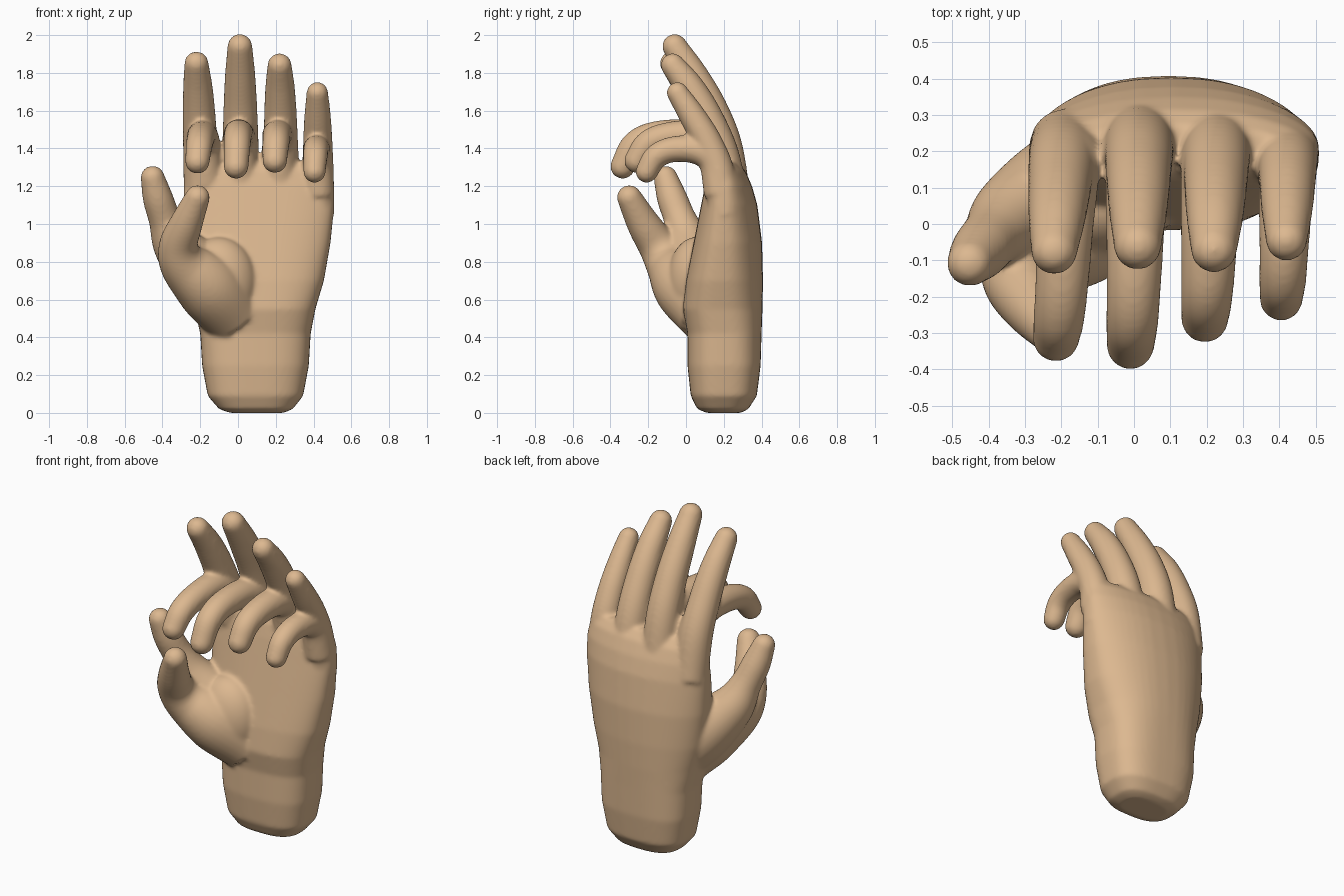
import bpy, bmesh, math
from mathutils import Vector, Quaternion

if "Cube" in bpy.data.objects:
    bpy.data.objects.remove(bpy.data.objects["Cube"])

SIDES = 28


def loft(bm, rings):
    """Skin closed rings of equal length and cap both ends."""
    loops = [[bm.verts.new(p) for p in ring] for ring in rings]
    for a, b in zip(loops, loops[1:]):
        for i in range(len(a)):
            j = (i + 1) % len(a)
            bm.faces.new((a[i], a[j], b[j], b[i]))
    bm.faces.new(loops[0][::-1])
    bm.faces.new(loops[-1])


def spline(pts, steps=8):
    """Catmull-Rom resampling of 4D points (x, y, z, radius)."""
    p = [Vector(q) for q in pts]
    p = [2 * p[0] - p[1]] + p + [2 * p[-1] - p[-2]]
    out = []
    for a, b, c, d in zip(p, p[1:], p[2:], p[3:]):
        for k in range(steps):
            t = k / steps
            out.append(0.5 * (2 * b + (c - a) * t + (2 * a - 5 * b + 4 * c - d) * t * t
                              + (3 * b - a - 3 * c + d) * t ** 3))
    out.append(p[-2])
    return out


def digit(bm, pts):
    """Tapered tube along a spline with a rounded tip."""
    path = spline(pts)
    rows = []
    for i, q in enumerate(path):
        t = (path[min(i + 1, len(path) - 1)] - path[max(i - 1, 0)]).to_3d().normalized()
        rows.append((q.to_3d(), q[3], t))
    c, r, t = rows[-1]
    for k in range(1, 7):
        a = math.radians(14 * k)
        rows.append((c + t * r * math.sin(a), r * math.cos(a), t))
    rot = rows[0][2].to_track_quat('Z', 'Y')
    rings, prev = [], rows[0][2]
    for c, r, t in rows:
        rot = prev.rotation_difference(t) @ rot
        prev = t
        rings.append([c + rot @ Vector((r * math.cos(2 * math.pi * i / SIDES),
                                        r * math.sin(2 * math.pi * i / SIDES), 0))
                      for i in range(SIDES)])
    loft(bm, rings)


bm = bmesh.new()

# wrist and palm: z, left, right, front, back, arch of the back
palm = [(0.0, -.04, .24, .11, .29, 0), (.02, -.10, .29, .06, .33, 0), (.09, -.16, .345, .025, .375, 0),
        (.25, -.19, .375, .008, .395, 0), (.42, -.20, .385, .008, .40, .01),
        (.55, -.23, .41, -.018, .405, .03), (.70, -.265, .455, 0, .408, .05),
        (.90, -.285, .49, .04, .403, .06), (1.1, -.29, .51, .08, .378, .06),
        (1.2, -.285, .51, .10, .35, .05), (1.28, -.27, .495, .12, .315, .04),
        (1.33, -.23, .46, .15, .27, .03)]
rings = []
for z, x0, x1, y0, y1, arch in palm:
    ring = []
    for i in range(48):
        a = 2 * math.pi * i / 48
        u = math.copysign(abs(math.cos(a)) ** 0.72, math.cos(a))
        v = math.copysign(abs(math.sin(a)) ** 0.72, math.sin(a))
        y = (y0 + y1) / 2 + v * (y1 - y0) / 2 - arch * u * u * (v + 1) / 2
        ring.append((x0 + (x1 - x0) * (u + 1) / 2, y, z))
    rings.append(ring)
loft(bm, rings)

# open fingers: base x, tip x, then (y, z) along the finger
R_OPEN = (.098, .096, .09, .081, .066)
for xb, xt, s, yz in [
        (-.19, -.22, .97, ((.225, 1.1), (.18, 1.36), (.10, 1.56), (.015, 1.72), (-.075, 1.85))),
        (.015, .01, 1.0, ((.25, 1.1), (.205, 1.4), (.135, 1.6), (.04, 1.78), (-.06, 1.94))),
        (.23, .22, .97, ((.24, 1.1), (.19, 1.36), (.11, 1.56), (.02, 1.72), (-.07, 1.84))),
        (.425, .42, .87, ((.205, 1.05), (.175, 1.27), (.115, 1.43), (.035, 1.57), (-.045, 1.695)))]:
    digit(bm, [(xb + (xt - xb) * i / 4, y, z, R_OPEN[i] * s) for i, (y, z) in enumerate(yz)])

# curled fingers
R_CURL = (.095, .088, .083, .076, .072, .066)
for xb, xt, s, yz in [
        (-.17, -.215, .98, ((.2, 1.22), (.15, 1.41), (.04, 1.465), (-.14, 1.455), (-.255, 1.41), (-.315, 1.33))),
        (.015, -.01, 1.0, ((.2, 1.22), (.15, 1.42), (.04, 1.468), (-.15, 1.47), (-.27, 1.42), (-.335, 1.305))),
        (.22, .195, .99, ((.2, 1.22), (.15, 1.42), (.04, 1.468), (-.11, 1.46), (-.205, 1.42), (-.262, 1.335))),
        (.425, .405, .9, ((.18, 1.16), (.145, 1.33), (.06, 1.39), (-.07, 1.395), (-.16, 1.355), (-.208, 1.277)))]:
    digit(bm, [(xb + (xt - xb) * i / 5, y, z, R_CURL[i] * s) for i, (y, z) in enumerate(yz)])

# open thumb and bent thumb
digit(bm, [(-.02, .17, .55, .17), (-.19, .09, .73, .165), (-.325, .02, .885, .125),
           (-.385, -.03, 1.02, .088), (-.425, -.075, 1.14, .08), (-.452, -.108, 1.245, .064)])
digit(bm, [(-.03, .12, .53, .17), (-.16, 0, .67, .175), (-.285, -.085, .785, .13),
           (-.315, -.15, .885, .104), (-.275, -.225, 1.0, .088), (-.215, -.30, 1.14, .066)])

# mound at the thumb base
mound = bmesh.ops.create_icosphere(bm, subdivisions=4, radius=1)['verts']
for v in mound:
    v.co = Vector((-.10 + v.co.x * .20, .05 + v.co.y * .15, .69 + v.co.z * .24))

bmesh.ops.recalc_face_normals(bm, faces=bm.faces)
mesh = bpy.data.meshes.new("hand")
bm.to_mesh(mesh)
bm.free()
hand = bpy.data.objects.new("hand", mesh)
bpy.context.collection.objects.link(hand)

# fuse the parts into one soft skin
remesh = hand.modifiers.new("fuse", 'REMESH')
remesh.mode = 'VOXEL'
remesh.voxel_size = 0.011
remesh.use_smooth_shade = True
soft = hand.modifiers.new("soften", 'SMOOTH')
soft.factor = 0.5
soft.iterations = 10

skin = bpy.data.materials.new("skin")
skin.diffuse_color = (0.72, 0.48, 0.28, 1)
skin.use_nodes = True
skin.node_tree.nodes["Principled BSDF"].inputs["Base Color"].default_value = skin.diffuse_color
mesh.materials.append(skin)
